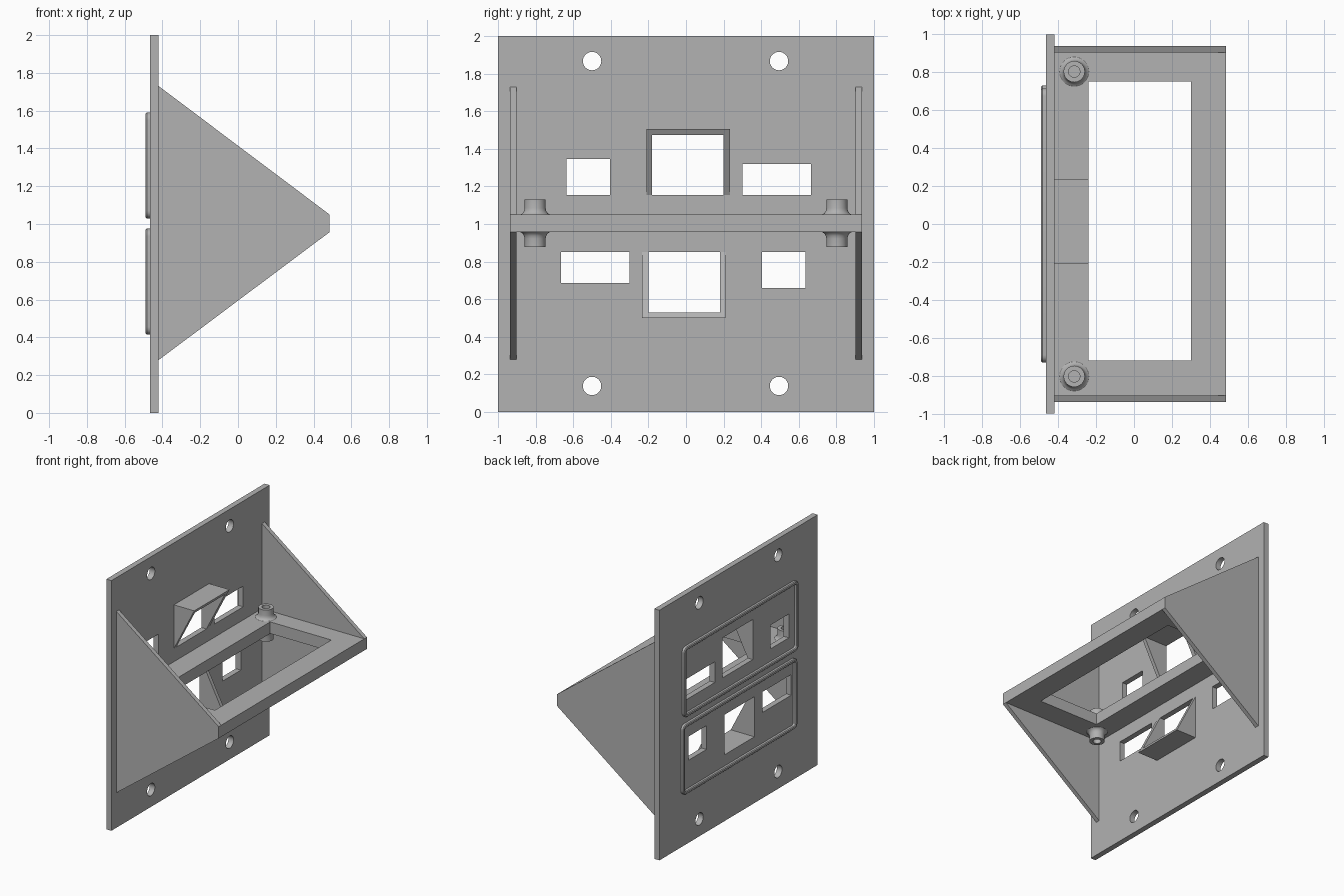
import bpy, bmesh, math
from mathutils import Matrix, Vector

if "Cube" in bpy.data.objects:
    bpy.data.objects.remove(bpy.data.objects["Cube"])

grey = bpy.data.materials.new("plain grey")
grey.use_nodes = True
COLOUR = (0.445, 0.445, 0.445, 1)
grey.diffuse_color = COLOUR
grey.node_tree.nodes["Principled BSDF"].inputs["Base Color"].default_value = COLOUR

BACK, FACE, TIP = -0.465, -0.42, 0.485    # plate back, plate face, shelf tip
FLIP = Matrix.Translation((0, 0, 2.005)) @ Matrix.Rotation(math.pi, 4, "X")


def finish(name, bm):
    bmesh.ops.recalc_face_normals(bm, faces=bm.faces)
    mesh = bpy.data.meshes.new(name)
    bm.to_mesh(mesh)
    bm.free()
    obj = bpy.data.objects.new(name, mesh)
    bpy.context.collection.objects.link(obj)
    mesh.materials.append(grey)
    return obj


def prism(name, points, depth):
    """Extrude a closed polygon along a vector."""
    bm = bmesh.new()
    face = bm.faces.new([bm.verts.new(p) for p in points])
    new = bmesh.ops.extrude_face_region(bm, geom=[face])["geom"]
    verts = [v for v in new if isinstance(v, bmesh.types.BMVert)]
    bmesh.ops.translate(bm, verts=verts, vec=depth)
    return finish(name, bm)


def box(name, x, y, z):
    corners = [(x[0], b, c) for b, c in
               ((y[0], z[0]), (y[1], z[0]), (y[1], z[1]), (y[0], z[1]))]
    return prism(name, corners, (x[1] - x[0], 0, 0))


def cut(obj, cutters):
    bpy.context.view_layer.objects.active = obj
    for cutter in cutters:
        cutter.hide_render = True
        mod = obj.modifiers.new("cut", "BOOLEAN")
        mod.operation, mod.solver, mod.object = "DIFFERENCE", "EXACT", cutter
        bpy.ops.object.modifier_apply(modifier=mod.name)
        bpy.data.objects.remove(cutter)


def smooth(obj):
    bpy.ops.object.select_all(action="DESELECT")
    obj.select_set(True)
    bpy.context.view_layer.objects.active = obj
    bpy.ops.object.shade_smooth_by_angle(angle=math.radians(35))


def rounded_loop(x, y, z, inset, radius, steps=5):
    """Rounded rectangle facing x."""
    pts = []
    r = radius - inset
    for i, (sy, sz) in enumerate(((1, 1), (0, 1), (0, 0), (1, 0))):
        cy = y[1] - radius if sy else y[0] + radius
        cz = z[1] - radius if sz else z[0] + radius
        for k in range(steps + 1):
            a = math.pi / 2 * (i + k / steps)
            pts.append((x, cy + r * math.cos(a), cz + r * math.sin(a)))
    return pts


def rim(name, y, z, matrix):
    """Raised rounded border, bevelled at its crest."""
    section = ((FACE - 0.02, 0), (-0.483, 0), (-0.489, 0.006),
               (-0.489, 0.02), (-0.483, 0.026), (FACE - 0.02, 0.026))
    bm = bmesh.new()
    rings = [[bm.verts.new(p) for p in rounded_loop(x, y, z, inset, 0.04)]
             for x, inset in section]
    n = len(rings[0])
    for i, ring in enumerate(rings):
        nxt = rings[(i + 1) % len(rings)]
        for k in range(n):
            bm.faces.new((ring[k], ring[(k + 1) % n], nxt[(k + 1) % n], nxt[k]))
    bm.transform(matrix)
    smooth(finish(name, bm))


def boss(name, y, z, up):
    """Screw boss with a flared foot and a blind hole."""
    profile = ((0.078, 0), (0.066, 0.008), (0.059, 0.02), (0.056, 0.035),
               (0.056, 0.08), (0.03, 0.08), (0.03, 0.002), (0, 0.002))
    bm = bmesh.new()
    verts = [bm.verts.new((r, 0, h * up)) for r, h in profile]
    edges = [bm.edges.new(pair) for pair in zip(verts, verts[1:])]
    bmesh.ops.spin(bm, geom=verts + edges, cent=(0, 0, 0), axis=(0, 0, 1),
                   angle=math.tau, steps=32)
    bmesh.ops.remove_doubles(bm, verts=bm.verts, dist=0.0005)
    bm.transform(Matrix.Translation((-0.315, y, z)))
    smooth(finish(name, bm))


# Wall plate with screw holes and windows
plate = box("wall_plate", (BACK, FACE), (-1, 1), (0, 2))
cutters = []
for y in (-0.5, 0.495):
    for z in (0.138, 1.867):
        ring = [(BACK - 0.1, y + 0.049 * math.cos(k * math.tau / 32),
                 z + 0.049 * math.sin(k * math.tau / 32)) for k in range(32)]
        cutters.append(prism("screw_hole_cutter", ring, (0.3, 0, 0)))

WINDOWS = (((-0.635, -0.405), 1.345), ((-0.18, 0.20), 1.475), ((0.30, 0.665), 1.32))
SILL = 1.155
for side, matrix in (("upper", Matrix.Identity(4)), ("lower", FLIP)):
    for y, top in WINDOWS:
        window = box("window_cutter", (-0.6, 0), y, (SILL, top))
        window.data.transform(matrix)
        cutters.append(window)

    # Wedge hood around the middle window
    wedge = [(FACE, -0.21, SILL), (FACE, -0.21, 1.505), (-0.24, -0.21, 1.505)]
    hood = prism(side + "_hood", wedge, (0, 0.445, 0))
    cut(hood, [box("hood_cutter", (-0.6, 0), (-0.18, 0.20), (SILL - 0.1, 1.475))])
    hood.data.transform(matrix)

    # Raised border on the back
    rim(side + "_back_rim", (-0.73, 0.715), (1.03, 1.59), matrix)
cut(plate, cutters)
smooth(plate)

# Shelf frame with its large opening
shelf = box("shelf_frame", (FACE, TIP), (-0.903, 0.903), (0.957, 1.05))
cut(shelf, [box("shelf_cutter", (-0.24, 0.30), (-0.72, 0.75), (0.8, 1.2))])

# Gussets and bosses on both sides
outline = ((FACE, 1.73), (TIP, 1.05), (TIP, 0.957), (FACE, 0.28))
for side, s in (("left", 1), ("right", -1)):
    prism(side + "_gusset", [(x, 0.903 * s, z) for x, z in outline], (0, 0.034 * s, 0))
    boss(side + "_upper_boss", 0.803 * s, 1.05, 1)
    boss(side + "_lower_boss", 0.803 * s, 0.957, -1)
